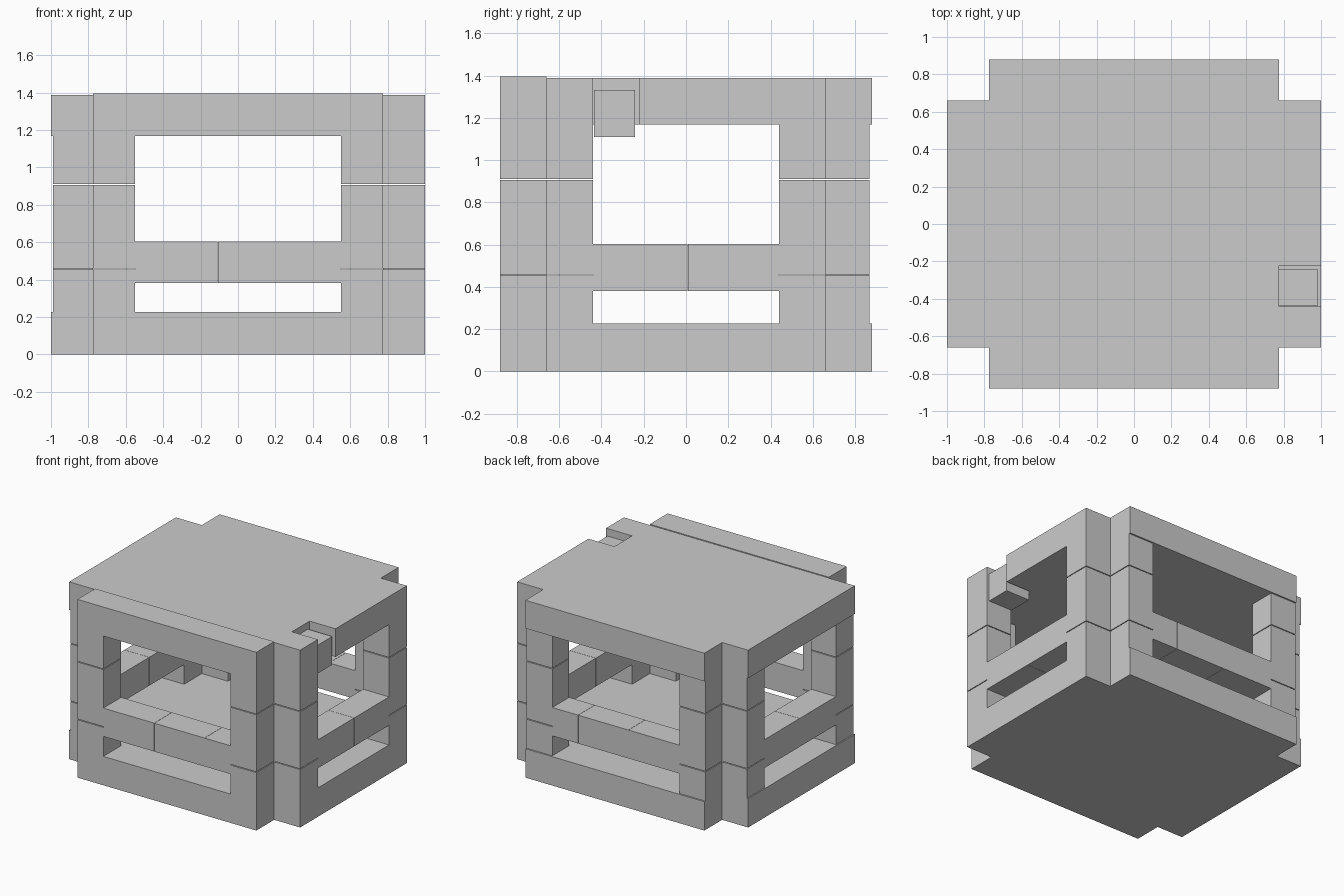
import bpy, bmesh

if "Cube" in bpy.data.objects:
    bpy.data.objects.remove(bpy.data.objects["Cube"])


def prism(name, outline, z0, z1):
    """Extrude a plan outline straight up."""
    bm = bmesh.new()
    face = bm.faces.new([bm.verts.new((x, y, z0)) for x, y in outline])
    top = bmesh.ops.extrude_face_region(bm, geom=[face])["geom"]
    for v in top:
        if isinstance(v, bmesh.types.BMVert):
            v.co.z = z1
    bmesh.ops.recalc_face_normals(bm, faces=bm.faces)
    mesh = bpy.data.meshes.new(name)
    bm.to_mesh(mesh)
    bm.free()
    obj = bpy.data.objects.new(name, mesh)
    bpy.context.collection.objects.link(obj)
    return obj


def box(name, x0, x1, y0, y1, z0, z1):
    return prism(name, [(x0, y0), (x1, y0), (x1, y1), (x0, y1)], z0, z1)


XO, XM, XI = 1.0, 0.775, 0.55     # outer, middle and inner lines across
YO, YM, YI = 0.88, 0.66, 0.44     # the same lines in depth

# Floor slab: rectangle with four notched corners
prism("floor_slab", [(-XM, -YO), (XM, -YO), (XM, -YM), (XO, -YM), (XO, YM), (XM, YM),
                     (XM, YO), (-XM, YO), (-XM, YM), (-XO, YM), (-XO, -YM), (-XM, -YM)],
      0, 0.226)

# Roof slab with a gap in its right edge, and a separate front row
prism("roof_slab", [(-XO, -YM), (XO, -YM), (XO, -YI), (XM, -YI), (XM, -0.222), (XO, -0.222),
                    (XO, YM), (XM, YM), (XM, YO), (-XM, YO), (-XM, YM), (-XO, YM)],
      1.168, 1.388)
box("roof_front_row", -XM, XM, -YO, -YM, 1.168, 1.395)

# Block that has slipped down out of the roof edge
box("dropped_block", XM, 0.985, -0.435, -0.242, 1.11, 1.332)

# Corner posts, stacked from blocks with fine seams
seams = [0.226, 0.453, 0.905, 1.168]
for sy, row in ((-1, "front"), (1, "back")):
    for sx, side in ((-1, "left"), (1, "right")):
        for i in range(3):
            z0 = seams[i] + (0.006 if i else 0)
            z1 = seams[i + 1]
            yf = YO if sy < 0 else 0.868
            xs = sorted((sx * XI, sx * XM))
            ys = sorted((sy * YM, sy * yf))
            box(f"{row}_{side}_post_{i}", *xs, *ys, z0, z1)
            xe = XO if sx > 0 else 0.99
            xs = sorted((sx * XM, sx * xe))
            ys = sorted((sy * YI, sy * YM))
            box(f"{side}_{row}_side_post_{i}", *xs, *ys, z0, z1)

# Middle rails between the posts, split into blocks
G = 0.002
for sy, row in ((-1, "front"), (1, "back")):
    ys = sorted((sy * YM, sy * (YO if sy < 0 else 0.868)))
    cuts = [-XI, -0.11, 0.325, XI]
    for i in range(3):
        box(f"{row}_rail_{i}", cuts[i] + (G if i else 0), cuts[i + 1], *ys, 0.382, 0.604)
for sx, side in ((-1, "left"), (1, "right")):
    xs = sorted((sx * XM, sx * (XO if sx > 0 else 0.99)))
    cuts = [-YI, 0.008, YI]
    for i in range(2):
        box(f"{side}_rail_{i}", *xs, cuts[i] + (G if i else 0), cuts[i + 1], 0.38, 0.602)
